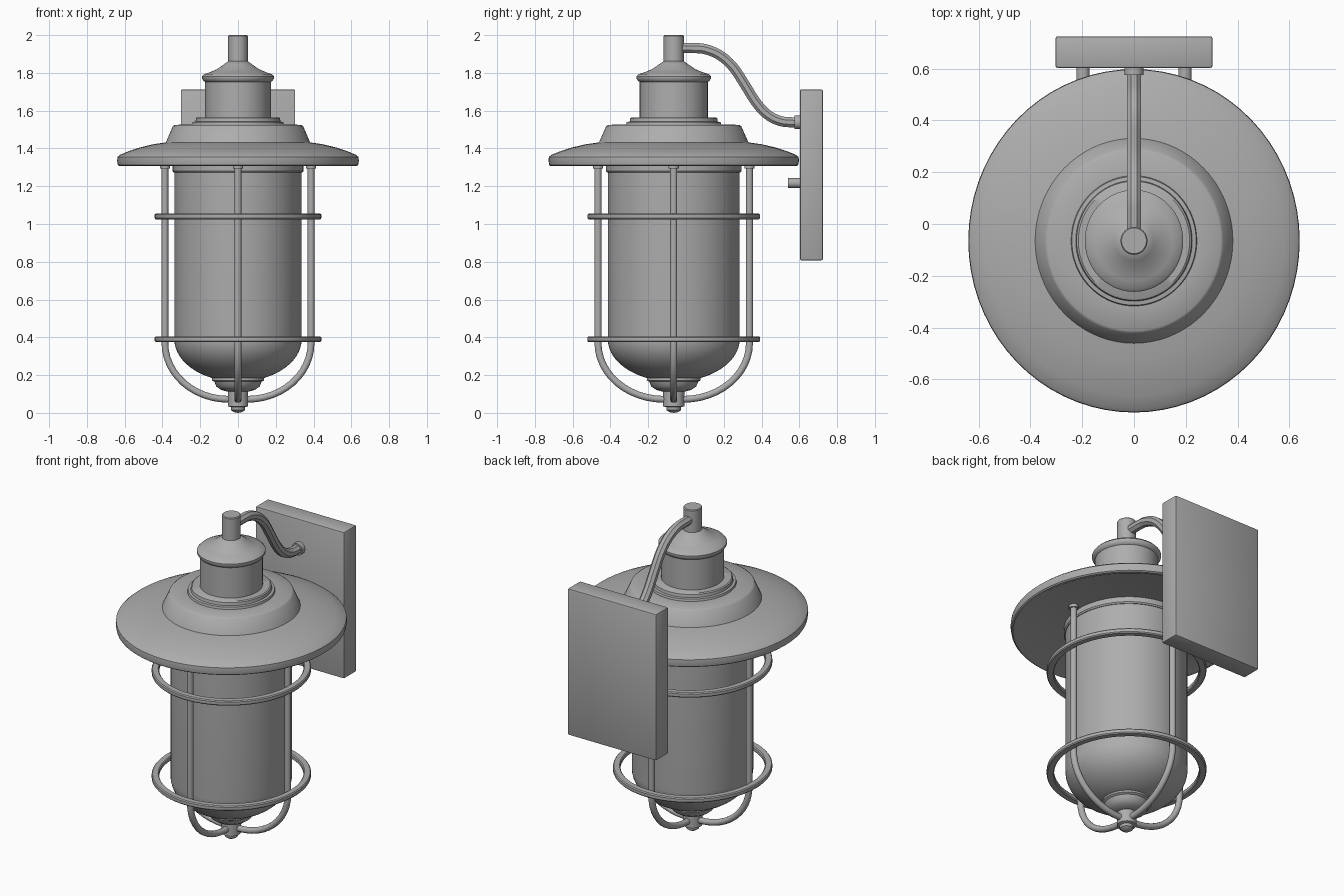
import bpy, bmesh, math
from mathutils import Matrix, Vector

if "Cube" in bpy.data.objects:
    bpy.data.objects.remove(bpy.data.objects["Cube"])

CY = -0.065      # lamp axis position in y
SY = 1.036       # lamp body is slightly deeper than wide

metal = bpy.data.materials.new("grey_metal")
metal.diffuse_color = (0.42, 0.42, 0.42, 1)
metal.use_nodes = True
metal.node_tree.nodes["Principled BSDF"].inputs["Base Color"].default_value = metal.diffuse_color


def finish(name, bm, angle=35):
    bmesh.ops.recalc_face_normals(bm, faces=bm.faces)
    me = bpy.data.meshes.new(name)
    bm.to_mesh(me)
    bm.free()
    me.materials.append(metal)
    me.shade_smooth()
    me.set_sharp_from_angle(angle=math.radians(angle))
    ob = bpy.data.objects.new(name, me)
    bpy.context.collection.objects.link(ob)
    return ob


def lathe(name, profile, closed=False, steps=72):
    """Turn an (r, z) profile around the lamp axis."""
    bm = bmesh.new()
    vs = [bm.verts.new((r, 0, z)) for r, z in profile]
    pairs = list(zip(vs, vs[1:])) + ([(vs[-1], vs[0])] if closed else [])
    es = [bm.edges.new(p) for p in pairs]
    bmesh.ops.spin(bm, geom=vs + es, cent=(0, 0, 0), axis=(0, 0, 1),
                   angle=math.tau, steps=steps, use_merge=False)
    bmesh.ops.remove_doubles(bm, verts=bm.verts, dist=1e-4)
    bm.transform(Matrix.Translation((0, CY, 0)) @ Matrix.Diagonal((1, SY, 1, 1)))
    return finish(name, bm)


def tube(name, points, radius, sides=12, matrix=Matrix()):
    """Sweep a round section along a path lying in the y-z plane."""
    bm = bmesh.new()
    pts = [Vector((0, y, z)) for y, z in points]
    rings = []
    for i, p in enumerate(pts):
        t = (pts[min(i + 1, len(pts) - 1)] - pts[max(i - 1, 0)]).normalized()
        side = Vector((1, 0, 0))
        up = side.cross(t)
        rings.append([bm.verts.new(p + radius * (math.cos(a) * side + math.sin(a) * up))
                      for a in (math.tau * (k + .5) / sides for k in range(sides))])
    for a, b in zip(rings, rings[1:]):
        for k in range(sides):
            n = (k + 1) % sides
            bm.faces.new((a[k], a[n], b[n], b[k]))
    bm.faces.new(rings[0])
    bm.faces.new(rings[-1])
    bm.transform(matrix)
    return finish(name, bm, 40)


def smooth_path(ctrl, n=6):
    """Catmull-Rom curve through the control points."""
    p = [Vector(c) for c in [ctrl[0]] + ctrl + [ctrl[-1]]]
    out = []
    for a, b, c, d in zip(p, p[1:], p[2:], p[3:]):
        for i in range(n):
            t = i / n
            out.append(.5 * (2 * b + (c - a) * t + (2 * a - 5 * b + 4 * c - d) * t * t
                             + (3 * b - a - 3 * c + d) * t ** 3))
    return out + [p[-1]]


# Stem and bell cap above the neck
lathe("stem", [(0, 2.0), (.048, 2.0), (.052, 1.995), (.052, 1.84), (0, 1.84)], steps=32)
lathe("neck_cap", [(0, 1.865), (.05, 1.863), (.075, 1.845), (.11, 1.82), (.15, 1.803),
                   (.18, 1.793), (.19, 1.782), (.19, 1.77), (.182, 1.757), (.174, 1.752),
                   (.174, 1.54), (0, 1.54)])

# Stepped shade with wide brim
lathe("shade", [(0, 1.565), (.215, 1.565), (.222, 1.56), (.225, 1.542), (.24, 1.54),
                (.243, 1.527), (.335, 1.525), (.345, 1.518), (.382, 1.432), (.45, 1.422),
                (.52, 1.405), (.58, 1.385), (.625, 1.366), (.638, 1.355), (.64, 1.335),
                (.636, 1.312), (.628, 1.306), (.612, 1.306), (.60, 1.312), (0, 1.312)])

# Glass jar with collar and domed bottom
dome = [(.337 * math.cos(a), .39 - .225 * math.sin(a))
        for a in (math.radians(6 * i) for i in range(12))]
lathe("glass_collar", [(0, 1.315), (.346, 1.315), (.346, 1.28), (.34, 1.272), (0, 1.272)])
lathe("glass_jar", [(0, 1.29), (.337, 1.29)] + dome + [(0, .165)])
lathe("bottom_cup", [(0, .2), (.135, .2), (.138, .172), (.125, .165), (.115, .14),
                     (.09, .122), (.055, .112), (0, .112)], steps=48)
lathe("bottom_knob", [(0, .13), (.054, .13), (.054, .035), (.038, .03), (.036, .014),
                      (.022, .004), (0, 0)], steps=32)

# Cage hoops
for name, z in (("upper_hoop", 1.04), ("lower_hoop", .39)):
    lathe(name, [(.405, z - .015), (.436, z - .015), (.441, z - .009), (.441, z + .009),
                 (.436, z + .015), (.405, z + .015), (.4, z + .009), (.4, z - .009)], closed=True)

# Four cage bars with small mounting caps under the brim
bend = [(.05 + .337 * math.cos(a), .37 - .298 * math.sin(a))
        for a in (math.radians(7.5 * i) for i in range(13))]
for i in range(4):
    place = (Matrix.Translation((0, CY, 0)) @ Matrix.Diagonal((1, SY, 1, 1))
             @ Matrix.Rotation(i * math.pi / 2, 4, 'Z'))
    tube(f"cage_bar_{i + 1}", [(.387, 1.315), (.387, .8)] + bend + [(.03, .072)],
         .0185, 12, place)
    tube(f"bar_cap_{i + 1}", [(.387, 1.315), (.387, 1.294)], .027, 12, place)

# Curved arm from stem to wall plate
arm = smooth_path([(CY, 1.93), (.03, 1.931), (.1, 1.926), (.18, 1.893), (.25, 1.83),
                   (.31, 1.74), (.37, 1.645), (.43, 1.58), (.5, 1.545), (.57, 1.538),
                   (.615, 1.538)])
tube("arm", arm, .029, 8)
tube("arm_flange", [(.575, 1.538), (.615, 1.538)], .037, 16)

# Wall plate and its two pegs
bm = bmesh.new()
bmesh.ops.create_cube(bm, size=1, matrix=Matrix.Translation((0, .664, 1.26))
                      @ Matrix.Diagonal((.606, .122, .905, 1)))
bmesh.ops.bevel(bm, geom=bm.edges[:], offset=.008, segments=2, profile=.5, affect='EDGES')
finish("wall_plate", bm)
for side, x in (("left", -.197), ("right", .197)):
    tube(f"{side}_peg", [(.54, 1.217), (.615, 1.217)], .026, 16, Matrix.Translation((x, 0, 0)))
